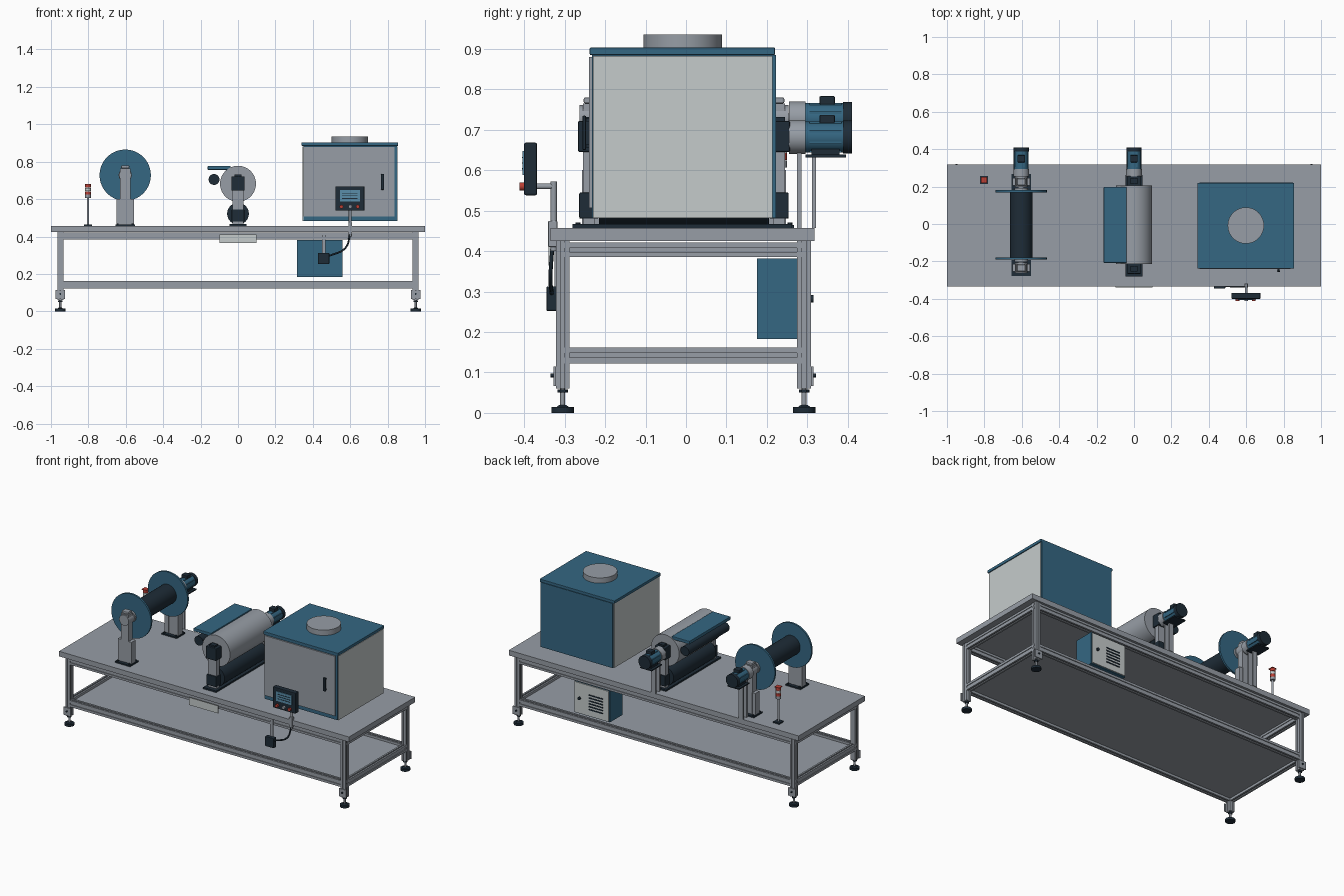
import bpy, bmesh, math
from mathutils import Vector, Matrix

if "Cube" in bpy.data.objects:
    bpy.data.objects.remove(bpy.data.objects["Cube"])


def material(name, r, g, b):
    m = bpy.data.materials.new(name)
    m.use_nodes = True
    m.diffuse_color = (r, g, b, 1)
    m.node_tree.nodes["Principled BSDF"].inputs["Base Color"].default_value = (r, g, b, 1)
    return m


METAL = material("brushed metal", .31, .34, .38)
BLUE = material("steel blue", .035, .135, .225)
DARK = material("dark navy", .013, .025, .038)
LIGHT = material("pale grey", .56, .6, .6)
RED = material("signal red", .5, .05, .035)
SCREEN = material("screen blue", .1, .27, .4)


def finish(name, bm, mat, smooth=False):
    bmesh.ops.recalc_face_normals(bm, faces=bm.faces)
    me = bpy.data.meshes.new(name)
    bm.to_mesh(me)
    bm.free()
    me.materials.append(mat)
    ob = bpy.data.objects.new(name, me)
    bpy.context.collection.objects.link(ob)
    if smooth:
        bpy.ops.object.select_all(action='DESELECT')
        ob.select_set(True)
        bpy.context.view_layer.objects.active = ob
        bpy.ops.object.shade_smooth_by_angle(angle=math.radians(35))
    return ob


def box(name, x, y, z, mat, bevel=0):
    """Box from three (low, high) ranges."""
    bm = bmesh.new()
    bmesh.ops.create_cube(bm, size=1)
    for v in bm.verts:
        v.co = [r[0] + (r[1] - r[0]) * (c + .5) for r, c in zip((x, y, z), v.co)]
    if bevel:
        bmesh.ops.bevel(bm, geom=bm.edges[:], offset=bevel, segments=2, affect='EDGES', profile=.5)
    return finish(name, bm, mat)


def cyl(name, start, end, r, mat, r2=None, sides=40):
    """Cylinder or cone between two points."""
    a, b = Vector(start), Vector(end)
    bm = bmesh.new()
    turn = (b - a).to_track_quat('Z', 'Y').to_matrix().to_4x4()
    bmesh.ops.create_cone(bm, cap_ends=True, segments=sides, radius1=r, radius2=r if r2 is None else r2,
                          depth=(b - a).length, matrix=Matrix.Translation((a + b) / 2) @ turn)
    return finish(name, bm, mat, True)


def slotted_bar(name, start, end, w, h):
    """Extruded bar with a groove along each of its four sides."""
    a, b = Vector(start), Vector(end)
    axis = (b - a).normalized()
    up = Vector((0, 1, 0)) if abs(axis.z) > .5 else Vector((0, 0, 1))
    side = up.cross(axis)
    quarter = [(.5, -.5), (.5, -.14), (.36, -.14), (.36, .14), (.5, .14)]
    pts = []
    for k in range(4):
        for u, v in quarter:
            for _ in range(k):
                u, v = -v, u
            pts.append(side * u * w + up * v * h)
    bm = bmesh.new()
    face = bm.faces.new([bm.verts.new(a + p) for p in pts])
    new = bmesh.ops.extrude_face_region(bm, geom=[face])["geom"]
    bmesh.ops.translate(bm, vec=b - a, verts=[g for g in new if isinstance(g, bmesh.types.BMVert)])
    bm.faces.ensure_lookup_table()
    return finish(name, bm, METAL)


# Table and frame
FRONT, BACK = -.305, .292
box("table_top", (-1, 1), (-.335, .318), (.425, .457), METAL)
box("lower_shelf", (-.95, .95), (FRONT, BACK), (.137, .147), METAL)
for y, label in ((FRONT, "front"), (BACK, "back")):
    slotted_bar(label + "_upper_rail", (-.94, y, .403), (.94, y, .403), .032, .036)
    slotted_bar(label + "_lower_rail", (-.94, y, .142), (.94, y, .142), .032, .04)
for s, label in ((-1, "right"), (1, "left")):
    x = .95 * s
    slotted_bar(label + "_upper_end_rail", (x, FRONT, .403), (x, BACK, .403), .03, .036)
    slotted_bar(label + "_lower_end_rail", (x, FRONT, .142), (x, BACK, .142), .03, .04)
    for y, out in ((FRONT, -1), (BACK, 1)):
        slotted_bar(label + "_leg", (x, y, .06), (x, y, .425), .032, .034)
        cyl("foot_pad", (x, y, 0), (x, y, .014), .028, DARK)
        cyl("foot_collar", (x, y, .014), (x, y, .02), .016, DARK, .008)
        cyl("foot_stem", (x, y, .018), (x, y, .062), .006, METAL, sides=16)
        cyl("foot_nut", (x, y, .05), (x, y, .058), .013, DARK, sides=6)
        yo = y + out * .017
        box("leg_bracket", (x - .025, x + .025), sorted((yo, yo + out * .006)), (.066, .115), METAL)
        cyl("bracket_bolt", (x, yo, .093), (x, yo + out * .013, .093), .005, DARK, sides=12)
box("name_plate", (-.1, .1), (-.34, -.335), (.365, .412), LIGHT)


def mirrored_y(half):
    return [(half * s - .005, s) for s in (-1, 1)]


def motor(label, x, z):
    cyl(label + "_drive_shaft", (x, .2, z), (x, .27, z), .012, METAL)
    cyl(label + "_gearbox", (x, .255, z), (x, .295, z), .042, METAL)
    cyl(label + "_motor_body", (x, .295, z), (x, .39, z), .038, BLUE)
    for k in range(8):
        a = math.tau * (k + .5) / 8
        cx, cz = x + .038 * math.cos(a), z + .038 * math.sin(a)
        box(label + "_cooling_fin", (cx - .003, cx + .003), (.305, .385), (cz - .003, cz + .003), BLUE)
    cyl(label + "_fan_cover", (x, .388, z), (x, .41, z), .041, DARK)
    box(label + "_terminal_box", (x - .02, x + .02), (.33, .368), (z + .034, z + .055), DARK, .003)
    box(label + "_motor_foot", (x - .04, x + .04), (.295, .395), (z - .05, z - .043), DARK)
    box(label + "_foot_web", (x - .025, x + .025), (.31, .38), (z - .045, z - .03), DARK)
    for y in (.274, .311):
        box(label + "_motor_strut", (x - .015, x + .015), (y, y + .011), (.457, z - .035), METAL)


# Supply reel with end flanges and stands
RX, RZ = -.603, .728
cyl("reel_core", (RX, -.185, RZ), (RX, .175, RZ), .06, DARK, sides=48)
cyl("reel_shaft", (RX, -.255, RZ), (RX, .25, RZ), .016, METAL)
for y, s in mirrored_y(.18):
    cyl("reel_flange", (RX, y - .006, RZ), (RX, y + .006, RZ), .137, BLUE, sides=64)
    cyl("reel_hub", (RX, y, RZ), (RX, y + s * .018, RZ), .035, METAL)
for y, s in mirrored_y(.23):
    box("reel_stand_base", (RX - .052, RX + .052), (y - .042, y + .042), (.457, .465), DARK)
    box("reel_stand_column", (RX - .047, RX + .047), (y - .02, y + .02), (.465, .6), METAL)
    for x in (-.022, .022):
        box("column_groove", (RX + x - .004, RX + x + .004), (y - .022, y + .022), (.465, .6), DARK if s > 2 else METAL)
    box("reel_stand_arm", (RX - .027, RX + .027), (y - .02, y + .02), (.6, .765), METAL)
    box("reel_stand_cap", (RX - .022, RX + .022), (y - .018, y + .018), (.765, .78), METAL, .004)
    cyl("reel_bearing", (RX, y - .028, RZ), (RX, y + .028, RZ), .033, METAL)
    for x in (-.04, .04):
        for dy in (-.032, .032):
            cyl("base_bolt", (RX + x, y + dy, .465), (RX + x, y + dy, .471), .006, DARK, sides=6)
motor("reel", RX, RZ)

# Roller station: big roller, lower roller, idler and guide plate
MZ = .682
cyl("main_roller", (0, -.215, MZ), (0, .205, MZ), .096, METAL, sides=64)
cyl("main_roller_shaft", (0, -.26, MZ), (0, .25, MZ), .016, METAL)
cyl("lower_roller", (0, -.215, .522), (0, .205, .522), .058, DARK, sides=48)
cyl("lower_roller_shaft", (0, -.25, .522), (0, .24, .522), .014, METAL)
cyl("idler_roller", (-.128, -.205, .705), (-.128, .195, .705), .029, DARK)
box("guide_plate", (-.162, -.04), (-.208, .198), (.757, .777), BLUE, .003)
box("roller_base", (-.045, .045), (-.28, .262), (.457, .467), DARK)
for y, s in mirrored_y(.235):
    box("roller_stand", (-.03, .03), (y - .015, y + .015), (.467, .65), METAL)
    box("roller_bearing_block", (-.036, .036), (y - .027, y + .027), (.645, .722), DARK, .004)
    box("lower_bearing_block", (-.034, .034), (y - .024, y + .024), (.48, .545), DARK, .004)
    box("bearing_cap", (-.018, .018), (y - .015, y + .015), (.722, .732), DARK)
motor("roller", 0, MZ)

# Oven cabinet with panels, lid and vent
box("oven_body", (.35, .85), (-.232, .222), (.482, .885), BLUE)
for x in (.345, .848):
    box("oven_side_panel", (x, x + .006), (-.23, .214), (.482, .882), LIGHT)
box("oven_door", (.35, .836), (-.24, -.23), (.507, .88), METAL)
box("oven_lid", (.34, .856), (-.238, .22), (.885, .903), BLUE, .002)
cyl("oven_vent", (.598, -.008, .9), (.598, -.008, .936), .097, METAL, sides=64)
box("door_handle", (.765, .781), (-.256, -.247), (.65, .735), DARK, .003)
for z in (.66, .725):
    box("handle_mount", (.768, .778), (-.25, -.238), (z - .004, z + .004), DARK)

# Electrical cabinet under the table
box("electrical_cabinet", (.315, .56), (.175, .3), (.183, .382), BLUE)
box("cabinet_door", (.32, .555), (.3, .306), (.188, .377), LIGHT)
for k in range(6):
    z = .225 + k * .018
    box("cabinet_vent", (.36, .455), (.306, .309), (z, z + .007), DARK)
cyl("cabinet_knob", (.52, .305, .282), (.52, .315, .282), .009, DARK, sides=20)

# Operator panel on its bracket
box("control_panel", (.52, .676), (-.4, -.368), (.538, .668), DARK, .004)
box("panel_screen", (.545, .652), (-.404, -.399), (.588, .648), SCREEN)
for k in range(3):
    z = .602 + k * .014
    box("screen_line", (.556, .64), (-.4055, -.403), (z, z + .003), DARK)
for x, mat in ((.553, RED), (.6, METAL), (.64, RED)):
    cyl("panel_button", (x, -.398, .56), (x, -.412, .56), .01, mat, sides=20)
cyl("panel_pole", (.6, -.327, .4), (.6, -.327, .572), .008, METAL, sides=20)
cyl("panel_arm", (.6, -.327, .56), (.6, -.37, .56), .007, METAL, sides=16)
box("pole_clamp", (.59, .61), (-.341, -.318), (.41, .475), METAL, .003)

# Junction box and cable
box("junction_box", (.428, .488), (-.345, -.318), (.252, .313), DARK, .003)
box("junction_bracket", (.45, .468), (-.325, -.318), (.313, .42), METAL)
curve = bpy.data.curves.new("control_cable", 'CURVE')
curve.dimensions = '3D'
curve.bevel_depth = .005
curve.bevel_resolution = 2
sp = curve.splines.new('BEZIER')
sp.bezier_points.add(2)
for p, co in zip(sp.bezier_points, ((.6, -.33, .415), (.575, -.335, .34), (.485, -.332, .295))):
    p.co = co
    p.handle_left_type = p.handle_right_type = 'AUTO'
curve.materials.append(DARK)
bpy.context.collection.objects.link(bpy.data.objects.new("control_cable", curve))

# Signal tower
TX, TY = -.802, .235
box("tower_base", (TX - .021, TX + .021), (TY - .021, TY + .021), (.457, .465), DARK)
cyl("tower_pole", (TX, TY, .465), (TX, TY, .61), .006, METAL, sides=16)
for k, mat in enumerate((METAL, RED, LIGHT, RED)):
    z = .607 + k * .018
    cyl("tower_light", (TX, TY, z), (TX, TY, z + .017), .015, mat, sides=24)
box("tower_cap", (TX - .016, TX + .016), (TY - .016, TY + .016), (.678, .682), RED)
